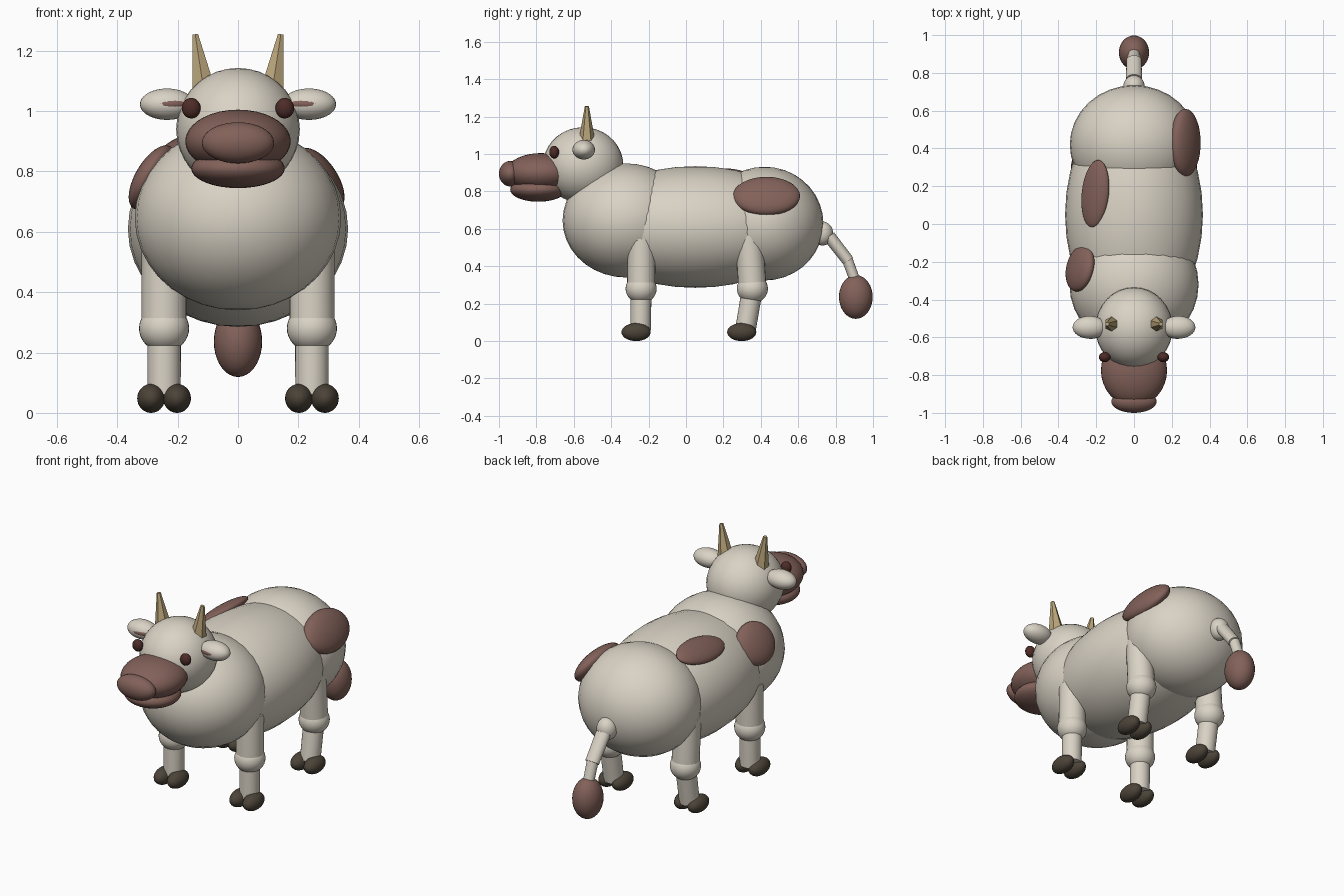
import bpy, math
from mathutils import Vector, Matrix

if "Cube" in bpy.data.objects:
    bpy.data.objects.remove(bpy.data.objects["Cube"])


def material(name, rgb):
    m = bpy.data.materials.new(name)
    m.diffuse_color = (*rgb, 1)
    m.use_nodes = True
    m.node_tree.nodes["Principled BSDF"].inputs["Base Color"].default_value = m.diffuse_color
    return m


CREAM = material("cream_hide", (0.70, 0.65, 0.56))
BROWN = material("brown_patch", (0.225, 0.12, 0.10))
EYE = material("dark_red_brown", (0.075, 0.025, 0.021))
HORN = material("horn_tan", (0.50, 0.385, 0.20))
HOOF = material("dark_hoof", (0.072, 0.057, 0.040))


def finish(name, mat, smooth=True):
    ob = bpy.context.object
    ob.name = name
    ob.data.materials.append(mat)
    if smooth:
        bpy.ops.object.shade_smooth_by_angle(angle=math.radians(40))
    return ob


def ellipsoid(name, center, radii, mat):
    bpy.ops.mesh.primitive_uv_sphere_add(segments=32, ring_count=18, location=center)
    bpy.context.object.scale = radii
    return finish(name, mat)


def rod(name, a, b, r1, r2, mat, sides=24, widen=1.0, smooth=True):
    """Tapered cylinder from a to b; widen stretches it along x."""
    a, b = Vector(a), Vector(b)
    d = b - a
    bpy.ops.mesh.primitive_cone_add(vertices=sides, radius1=r1, radius2=r2, depth=d.length)
    ob = bpy.context.object
    rot = Vector((0, 0, 1)).rotation_difference(d).to_matrix().to_4x4()
    ob.matrix_world = (Matrix.Translation((a + b) / 2) @ rot
                       @ Matrix.Diagonal((widen, 1, 1, 1)))
    return finish(name, mat, smooth)


def patch(name, center, normal, along, across, thick, turn=0):
    """Flattened ellipsoid lying on the hide, its long axis near y."""
    n = Vector(normal).normalized()
    y = (Vector((math.sin(turn), math.cos(turn), 0)))
    y = (y - n * y.dot(n)).normalized()
    x = y.cross(n)
    ob = ellipsoid(name, (0, 0, 0), (1, 1, 1), BROWN)
    basis = Matrix((x * across, y * along, n * thick)).transposed().to_4x4()
    ob.matrix_world = Matrix.Translation(center) @ basis


# Torso
ellipsoid("chest", (0, -0.32, 0.645), (0.342, 0.34, 0.305), CREAM)
ellipsoid("barrel", (0, 0.05, 0.61), (0.365, 0.60, 0.325), CREAM)
ellipsoid("rump", (0, 0.42, 0.628), (0.34, 0.315, 0.304), CREAM)

# Hide patches
patch("back_patch", (-0.205, 0.16, 0.87), (-0.53, 0, 0.85), 0.18, 0.082, 0.035, 0.15)
patch("shoulder_patch", (-0.285, -0.235, 0.78), (-0.84, 0.2, 0.5), 0.125, 0.12, 0.05)
patch("rump_patch", (0.272, 0.43, 0.775), (0.83, 0, 0.55), 0.18, 0.118, 0.058)

# Head
ellipsoid("head", (0, -0.55, 0.94), (0.205, 0.215, 0.203), CREAM)
ellipsoid("muzzle", (0, -0.775, 0.90), (0.175, 0.19, 0.105), BROWN)
ellipsoid("lower_jaw", (0, -0.79, 0.81), (0.155, 0.15, 0.065), BROWN)
ellipsoid("nose", (0, -0.94, 0.895), (0.12, 0.06, 0.068), BROWN)

for side, s in (("right", 1), ("left", -1)):
    # Face details
    ellipsoid(f"eye_{side}", (s * 0.155, -0.705, 1.01), (0.031, 0.026, 0.034), EYE)
    ellipsoid(f"ear_{side}", (s * 0.235, -0.547, 1.023), (0.09, 0.06, 0.052), CREAM)
    ellipsoid(f"inner_ear_{side}", (s * 0.23, -0.57, 1.024), (0.068, 0.038, 0.026), BROWN)
    rod(f"horn_{side}", (s * 0.112, -0.53, 1.06), (s * 0.142, -0.53, 1.255),
        0.046, 0.011, HORN, sides=6, smooth=False)

    # Legs: hip, knee and ankle points
    for end, hip, knee, ankle, hoof_y in (
            ("front", (-0.237, 0.545), (-0.24, 0.28), (-0.243, 0.06), -0.267),
            ("hind", (0.337, 0.565), (0.355, 0.28), (0.318, 0.06), 0.298)):
        x = s * 0.245
        rod(f"{end}_upper_leg_{side}", (x, *knee), (x, *hip), 0.075, 0.074, CREAM)
        ellipsoid(f"{end}_knee_{side}", (x, *knee), (0.083, 0.083, 0.078), CREAM)
        rod(f"{end}_lower_leg_{side}", (x, *ankle), (x, *knee), 0.055, 0.056, CREAM)
        for toe, dx in (("inner", -0.043), ("outer", 0.043)):
            ellipsoid(f"{end}_hoof_{toe}_{side}", (x + s * dx, hoof_y, 0.048),
                      (0.046, 0.078, 0.048), HOOF)

# Tail
ellipsoid("tail_base", (0, 0.73, 0.575), (0.056, 0.057, 0.064), CREAM)
rod("tail_upper", (0, 0.765, 0.56), (0, 0.868, 0.428), 0.034, 0.032, CREAM, widen=1.25)
rod("tail_lower", (0, 0.863, 0.435), (0, 0.905, 0.32), 0.029, 0.028, CREAM, widen=1.1)
ellipsoid("tail_tuft", (0, 0.908, 0.236), (0.08, 0.09, 0.117), BROWN)
